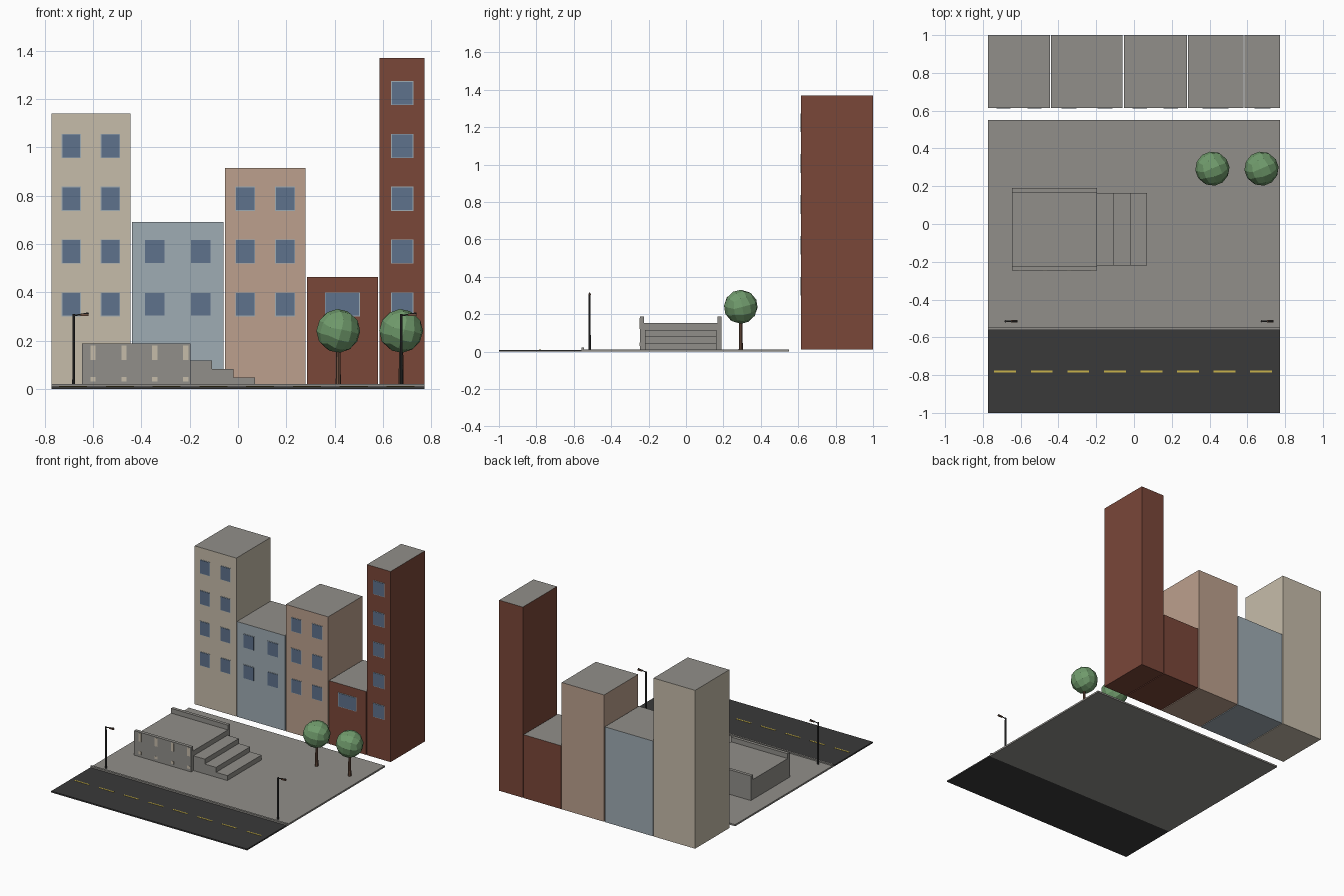
import bpy, bmesh, math
from mathutils import Vector

cube = bpy.data.objects.get("Cube")
if cube:
    bpy.data.objects.remove(cube)


def material(name, r, g, b):
    lin = [(c / 255 / 12.92) if c < 11 else ((c / 255 + 0.055) / 1.055) ** 2.4 for c in (r, g, b)]
    m = bpy.data.materials.new(name)
    m.use_nodes = True
    m.diffuse_color = (*lin, 1)
    node = next(n for n in m.node_tree.nodes if n.type == 'BSDF_PRINCIPLED')
    node.inputs["Base Color"].default_value = (*lin, 1)
    return m


concrete = material("concrete", 145, 143, 138)
asphalt = material("asphalt", 58, 58, 58)
yellow = material("lane_yellow", 200, 178, 75)
cream = material("cream_plaster", 198, 188, 170)
blue = material("pale_blue_plaster", 159, 172, 180)
tan = material("tan_plaster", 188, 160, 141)
brick = material("brick_red", 122, 71, 57)
glass = material("window_glass", 94, 114, 140)
leaf = material("leaf_green", 112, 155, 108)
bark = material("bark_brown", 112, 82, 66)


def finish(bm, name, *mats):
    mesh = bpy.data.meshes.new(name)
    bm.to_mesh(mesh)
    bm.free()
    obj = bpy.data.objects.new(name, mesh)
    for m in mats:
        mesh.materials.append(m)
    bpy.context.collection.objects.link(obj)
    return obj


def add_box(bm, x, y, z):
    """Axis-aligned box from three (low, high) ranges."""
    verts = bmesh.ops.create_cube(bm, size=1)["verts"]
    for v in verts:
        v.co = Vector([r[0] if c < 0 else r[1] for c, r in zip(v.co, (x, y, z))])
    return verts


def box(name, mat, x, y, z):
    bm = bmesh.new()
    add_box(bm, x, y, z)
    return finish(bm, name, mat)


def rod(name, mat, start, end, r1, r2, sides=8):
    start, end = Vector(start), Vector(end)
    axis = end - start
    bm = bmesh.new()
    bmesh.ops.create_cone(bm, cap_ends=True, segments=sides, radius1=r1, radius2=r2, depth=axis.length)
    bm.transform(axis.to_track_quat('Z', 'Y').to_matrix().to_4x4())
    bmesh.ops.translate(bm, verts=bm.verts, vec=(start + end) / 2)
    return finish(bm, name, mat)


# Ground, road and kerb
WIDE = (-0.772, 0.772)
GROUND = 0.012
box("plaza_pavement", concrete, WIDE, (-0.56, 0.55), (0, GROUND))
box("road", asphalt, WIDE, (-1, -0.56), (0, 0.01))
box("kerb", concrete, WIDE, (-0.56, -0.545), (GROUND, 0.021))

bm = bmesh.new()
for i in range(8):
    cx = -0.682 + 0.1935 * i
    add_box(bm, (cx - 0.058, cx + 0.058), (-0.786, -0.776), (0.01, 0.012))
finish(bm, "lane_dashes", yellow)

# Buildings: name, wall, x range, height, window centres, window width, floors
FRONT, BACK = 0.615, 1.0
buildings = [
    ("cream_building", cream, (-0.772, -0.444), 1.14, (-0.69, -0.528), 0.08, 4),
    ("blue_building", blue, (-0.439, -0.06), 0.69, (-0.344, -0.154), 0.086, 2),
    ("tan_building", tan, (-0.054, 0.28), 0.915, (0.03, 0.195), 0.082, 3),
    ("low_brick_building", brick, (0.286, 0.58), 0.463, (0.432,), 0.145, 1),
    ("brick_tower", brick, (0.586, 0.772), 1.37, (0.68,), 0.092, 5),
]
for name, wall, xr, height, centres, width, floors in buildings:
    bm = bmesh.new()
    add_box(bm, xr, (FRONT, BACK), (GROUND, height))
    for f in bm.faces:
        f.material_index = 1 if f.normal.z > 0.5 else 0
    finish(bm, name, wall, concrete)
    frames, panes = bmesh.new(), bmesh.new()
    for cx in centres:
        for level in range(floors):
            cz = 0.35 + 0.2185 * level
            for target, inset, depth in ((frames, 0, 0.002), (panes, 0.003, 0.004)):
                w, h = width / 2 - inset, 0.05 - inset
                add_box(target, (cx - w, cx + w), (FRONT - depth, FRONT), (cz - h, cz + h))
    finish(frames, name + "_window_frames", blue)
    finish(panes, name + "_window_panes", glass)

# Raised platform with parapets and descending steps
PLAT = (-0.645, -0.197)
box("platform", concrete, PLAT, (-0.224, 0.168), (GROUND, 0.153))
for side, yr in (("front", (-0.247, -0.224)), ("back", (0.168, 0.191))):
    box(side + "_parapet", concrete, PLAT, yr, (GROUND, 0.187))
for i, top in enumerate((0.117, 0.082, 0.047)):
    x0 = PLAT[1] + 0.089 * i
    box("step_%d" % (i + 1), concrete, (x0, x0 + 0.089), (-0.22, 0.164), (GROUND, top))

# Pale marks on the front parapet
bm = bmesh.new()
for i in range(4):
    cx = -0.6 + 0.128 * i
    for z in ((0.03, 0.05), (0.12, 0.18)):
        add_box(bm, (cx - 0.011, cx + 0.011), (-0.248, -0.247), z)
finish(bm, "parapet_marks", cream)

# Street lamps
for side, x in (("right", -0.68), ("left", 0.676)):
    y = -0.515
    rod(side + "_lamp_pole", asphalt, (x, y, GROUND), (x, y, 0.31), 0.006, 0.005)
    rod(side + "_lamp_arm", asphalt, (x, y, 0.303), (x + 0.062, y, 0.314), 0.003, 0.003)
    box(side + "_lamp_head", bark, (x + 0.028, x + 0.062), (y - 0.006, y + 0.006), (0.302, 0.31))

# Trees with faceted round crowns
for side, x in (("inner", 0.415), ("outer", 0.675)):
    y = 0.293
    rod(side + "_tree_trunk", bark, (x, y, GROUND), (x, y, 0.19), 0.011, 0.008)
    bm = bmesh.new()
    bmesh.ops.create_cube(bm, size=2)
    bmesh.ops.subdivide_edges(bm, edges=bm.edges[:], cuts=2, use_grid_fill=True)
    for v in bm.verts:
        v.co = Vector([math.tan(c * math.pi / 4) for c in v.co]).normalized() * 0.091
    crown = finish(bm, side + "_tree_crown", leaf)
    crown.location = (x, y, 0.24)
    crown.rotation_euler = (0.25, 0.2, 0.4)
